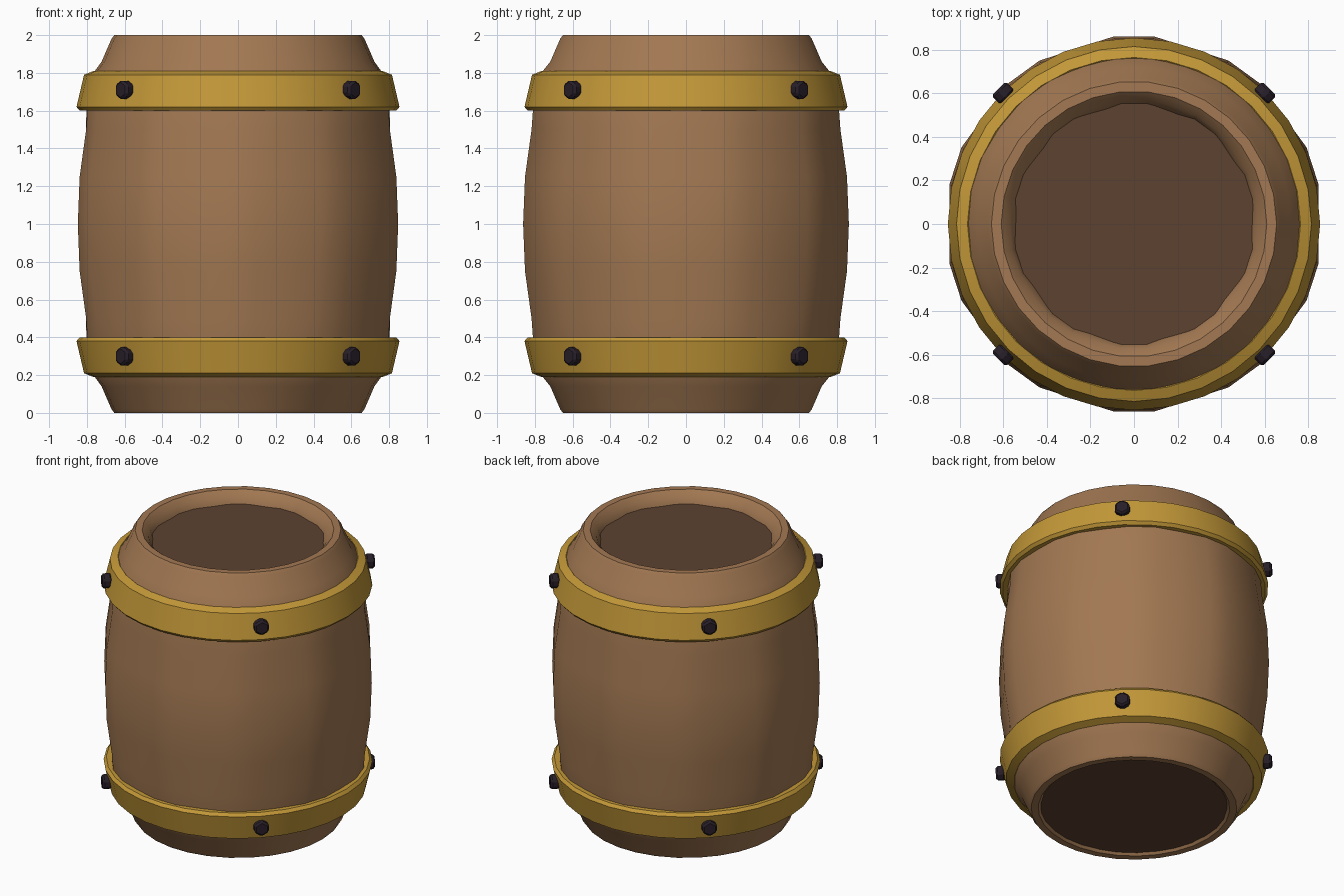
import bpy, bmesh, math
from mathutils import Matrix, Vector

if "Cube" in bpy.data.objects:
    bpy.data.objects.remove(bpy.data.objects["Cube"])


def material(name, r, g, b):
    lin = lambda c: ((c / 255 + 0.055) / 1.055) ** 2.4
    m = bpy.data.materials.new(name)
    m.diffuse_color = (lin(r), lin(g), lin(b), 1)
    m.use_nodes = True
    m.node_tree.nodes["Principled BSDF"].inputs["Base Color"].default_value = m.diffuse_color
    return m


wood = material("tan wood", 162, 120, 82)
dark_wood = material("dark brown wood", 93, 66, 48)
brass = material("golden metal", 195, 152, 56)
iron = material("black iron", 40, 31, 40)


def finish(name, bm, mat, angle=35):
    bmesh.ops.recalc_face_normals(bm, faces=bm.faces[:])
    me = bpy.data.meshes.new(name)
    bm.to_mesh(me)
    bm.free()
    me.materials.append(mat)
    ob = bpy.data.objects.new(name, me)
    bpy.context.collection.objects.link(ob)
    if angle:
        bpy.ops.object.select_all(action='DESELECT')
        ob.select_set(True)
        bpy.context.view_layer.objects.active = ob
        bpy.ops.object.shade_smooth_by_angle(angle=math.radians(angle))
    return ob


def revolve(name, profile, sides, mat, angle=35):
    """Closed ring from (radius, z, groove depth) points; every third column is grooved."""
    bm = bmesh.new()
    cols = []
    for i in range(sides):
        a = 2 * math.pi * i / sides
        col = []
        for r, z, groove in profile:
            if i % 3 == 0:
                r -= groove
            col.append(bm.verts.new((r * math.cos(a), r * math.sin(a), z)))
        cols.append(col)
    n = len(profile)
    for i in range(sides):
        a, b = cols[i], cols[(i + 1) % sides]
        for j in range(n):
            k = (j + 1) % n
            bm.faces.new((a[j], b[j], b[k], a[k]))
    return finish(name, bm, mat, angle)


# Barrel wall: upper half of the outline, mirrored to the lower half
half = [(0.867, 1.0, 0.02), (0.857, 1.25, 0.02), (0.822, 1.5, 0.018),
        (0.815, 1.6, 0.012), (0.77, 1.8, 0.005), (0.722, 1.86, 0.0),
        (0.67, 1.98, 0.0), (0.655, 2.0, 0.0), (0.61, 2.0, 0.0),
        (0.575, 1.965, 0.006), (0.548, 1.90, 0.016)]
lower = [(r, 2 - z, g) for r, z, g in reversed(half[1:])]
revolve("barrel_wall", half + lower, 30, wood)


# Lid and base boards
def board(name, radius, z, depth):
    bm = bmesh.new()
    bmesh.ops.create_cone(bm, cap_ends=True, segments=30, radius1=radius, radius2=radius,
                          depth=depth, matrix=Matrix.Translation((0, 0, z)))
    finish(name, bm, dark_wood)


board("lid", 0.57, 1.905, 0.03)
board("base", 0.603, 0.03, 0.03)

# Hoops and their bolts, mirrored about the middle height
hoop = [(0.838, 1.60, 0), (0.855, 1.62, 0), (0.815, 1.79, 0),
        (0.765, 1.81, 0), (0.74, 1.79, 0), (0.78, 1.60, 0)]
for label, flip in (("upper", False), ("lower", True)):
    profile = [(r, 2 - z if flip else z, g) for r, z, g in hoop]
    revolve(label + "_hoop", profile, 32, brass, 25)
    for i in range(4):
        a = math.radians(45 + 90 * i)
        d = Vector((math.cos(a), math.sin(a), 0))
        place = Matrix.Translation(d * 0.85 + Vector((0, 0, 0.3 if flip else 1.71)))
        bm = bmesh.new()
        bmesh.ops.create_cone(bm, cap_ends=True, segments=6, radius1=0.054, radius2=0.054,
                              depth=0.06)
        bmesh.ops.bevel(bm, geom=bm.edges[:], offset=0.012, segments=1, affect='EDGES')
        turn = d.to_track_quat('Z', 'Y').to_matrix().to_4x4()
        bmesh.ops.transform(bm, matrix=place @ turn, verts=bm.verts[:])
        finish(f"{label}_bolt_{i + 1}", bm, iron, 0)
